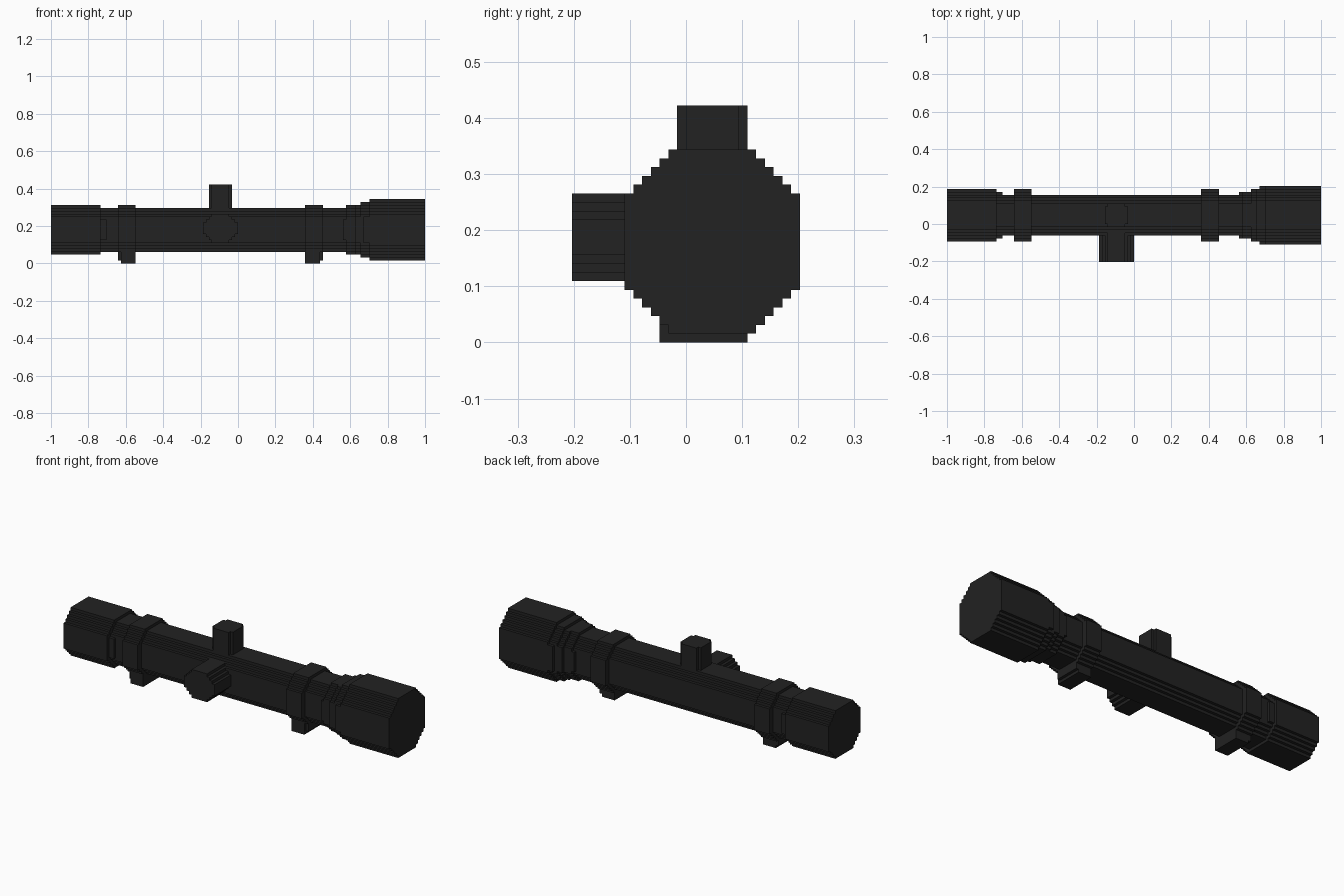
import bpy, bmesh
from mathutils import Vector

if "Cube" in bpy.data.objects:
    bpy.data.objects.remove(bpy.data.objects["Cube"])

V = 1 / 64                       # size of one block step
ORIGIN = Vector((-1, -13 * V, 0))

black = bpy.data.materials.new("matte black")
black.diffuse_color = (0.016, 0.016, 0.016, 1)
black.use_nodes = True
black.node_tree.nodes["Principled BSDF"].inputs["Base Color"].default_value = black.diffuse_color


def stepped_octagon(a0, a1, b0, b1, n):
    """Octagon outline whose diagonals are n square stair steps."""
    pts = [(a1 - n + i + k, b0 + i) for i in range(n + 1) for k in (0, 1)][:-1]
    pts += [(a1 - i, b1 - n + i + k) for i in range(n + 1) for k in (0, 1)][:-1]
    # mirror the right half through the centre line
    pts += [(a0 + a1 - a, b) for a, b in reversed(pts)]
    out = []
    for p in pts:
        if not out or p != out[-1]:
            out.append(p)
    return out


def prism(name, outline, axis, start, end):
    """Extrude an outline along an axis, all measured in block steps."""
    bm = bmesh.new()

    def point(a, b, c):
        xyz = [a, b]
        xyz.insert(axis, c)
        return ORIGIN + Vector(xyz) * V

    lo = [bm.verts.new(point(a, b, start)) for a, b in outline]
    hi = [bm.verts.new(point(a, b, end)) for a, b in outline]
    bm.faces.new(lo)
    bm.faces.new(hi)
    for i in range(len(lo)):
        j = (i + 1) % len(lo)
        bm.faces.new((lo[i], lo[j], hi[j], hi[i]))
    bmesh.ops.recalc_face_normals(bm, faces=bm.faces)
    mesh = bpy.data.meshes.new(name)
    bm.to_mesh(mesh)
    bm.free()
    mesh.materials.append(black)
    obj = bpy.data.objects.new(name, mesh)
    bpy.context.collection.objects.link(obj)


def box(name, x0, x1, y0, y1, z0, z1):
    prism(name, [(y0, z0), (y1, z0), (y1, z1), (y0, z1)], 0, x0, x1)


# Barrel sections from eyepiece to objective: x range, y range, z range, steps
sections = [
    ("eyepiece", 0, 17, 7, 25, 3, 20, 5),
    ("eyepiece_collar", 17, 19, 8, 24, 4, 19, 5),
    ("main_tube", 19, 100, 9, 23, 4, 19, 4),
    ("flare_1", 100, 101, 8, 24, 4, 19, 5),
    ("flare_2", 101, 104, 8, 24, 3, 20, 5),
    ("flare_3", 104, 106, 7, 25, 3, 20, 5),
    ("flare_4", 106, 107, 7, 25, 2, 21, 5),
    ("flare_5", 107, 109, 6, 26, 2, 21, 6),
    ("objective_bell", 109, 128, 6, 26, 1, 22, 6),
]
for name, x0, x1, y0, y1, z0, z1, n in sections:
    prism(name, stepped_octagon(y0, y1, z0, z1, n), 0, x0, x1)

# Mounting rings with feet; the outer edge of each foot is notched
for side, x0, foot, notch in (("rear", 23, 24, 23), ("front", 87, 87, 92)):
    prism(side + "_mount_ring", stepped_octagon(7, 25, 3, 20, 5), 0, x0, x0 + 6)
    box(side + "_mount_foot", foot, foot + 5, 10, 20, 0, 6)
    box(side + "_foot_edge", notch, notch + 1, 11, 20, 1, 6)

# Adjustment turrets
prism("top_turret", stepped_octagon(54, 62, 12, 20, 2), 2, 17, 27)
prism("side_turret", stepped_octagon(52, 64, 7, 17, 4), 1, 0, 11)
